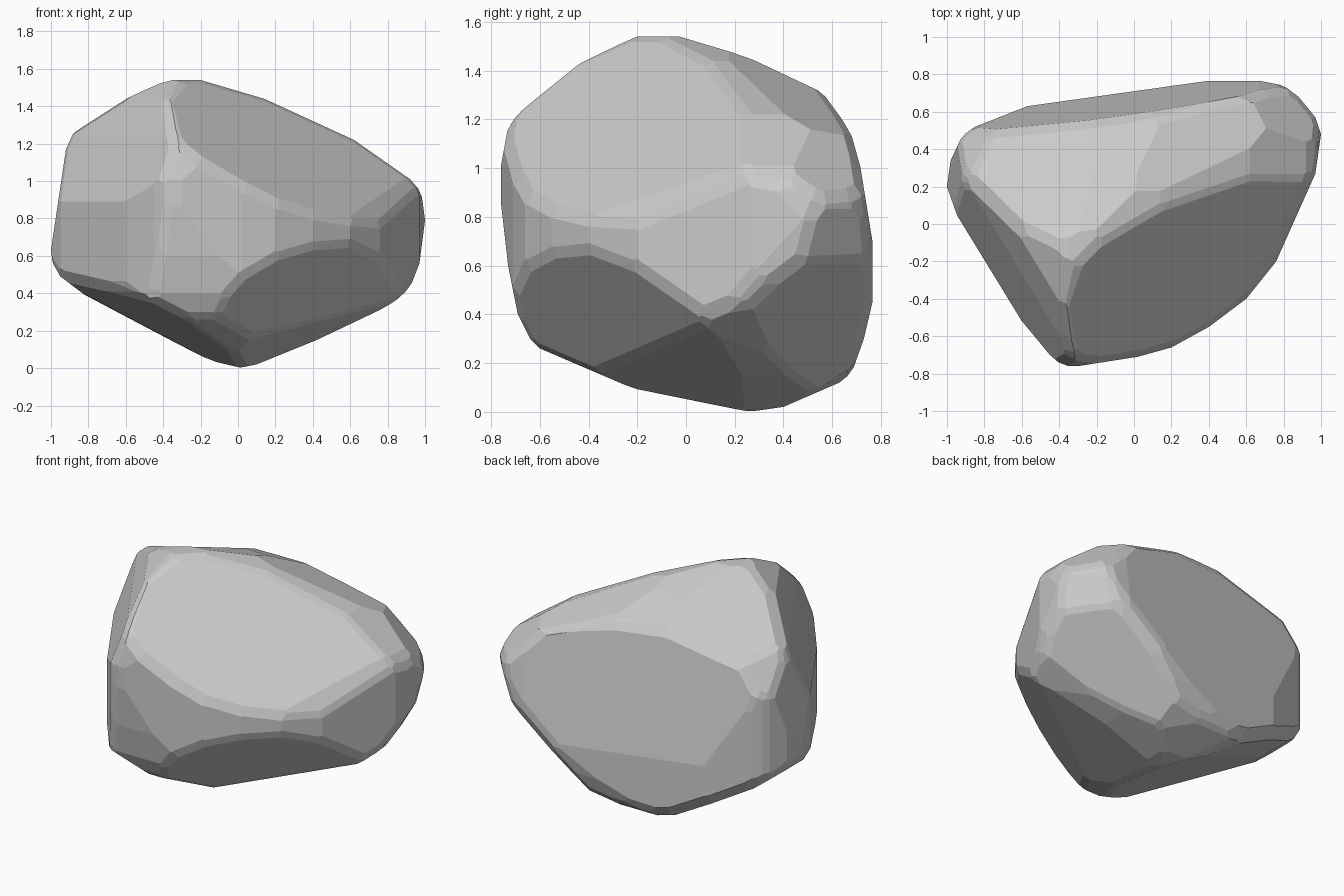
import bpy, bmesh
from mathutils import Vector

if "Cube" in bpy.data.objects:
    bpy.data.objects.remove(bpy.data.objects["Cube"])

# Silhouette outlines, counter-clockwise
FRONT = [(-1, .63), (-.99, .56), (-.95, .49), (-.66, .27), (-.35, .12), (-.1, .02), (0, 0), (.1, .02),
         (.42, .15), (.82, .34), (.92, .43), (.97, .56), (1, .79), (.98, .94), (.92, 1.01),
         (.62, 1.22), (.14, 1.44), (-.2, 1.54), (-.35, 1.54), (-.5, 1.5), (-.7, 1.41),
         (-.87, 1.28), (-.92, 1.17)]
SIDE = [(-.77, .95), (-.73, .6), (-.69, .4), (-.64, .3), (-.6, .26), (-.25, .11), (-.05, .04), (.15, .01),
        (.26, 0), (.4, .02), (.63, .12), (.68, .16), (.73, .3), (.765, .45), (.765, .7),
        (.7, 1.1), (.64, 1.2), (.56, 1.31), (.2, 1.48), (0, 1.54), (-.2, 1.54),
        (-.45, 1.43), (-.69, 1.23), (-.73, 1.17)]
TOP = [(-1, .2), (-.93, 0), (-.8, -.25), (-.61, -.48), (-.45, -.7), (-.38, -.76), (-.3, -.76), (.02, -.71),
       (.2, -.66), (.4, -.55), (.6, -.4), (.76, -.2), (.97, .27), (1, .48), (.97, .57),
       (.88, .68), (.8, .74), (.65, .77), (.43, .77), (-.57, .63), (-.85, .52), (-.92, .47), (-.98, .34)]

# Oblique facets: normal and offset
FACETS = [
    ((.69, -.68, 1), 1.48),        # large upper right front slope
    ((-.05, .35, 1), 1.54),        # top, middle
    ((-.25, .4, 1), 1.597),        # top, left back
    ((.30, .33, 1), 1.54),         # top, right
    ((-.13, 1, .16), .79),         # broad back face
    ((-.85, -.52, -.3), .64),      # left front wall, low to high
    ((-.85, -.52, 0), .78),
    ((-.85, -.52, .37), 1.11),
    ((-.85, -.52, .53), 1.31),
    ((-.85, -.52, 1.33), 2.45),
    ((-.47, -.147, -1), -.038),    # underside, left
    ((-.465, -.009, -.885), .03),
    ((-.242, .242, -.94), .096),   # underside, back
    ((.12, .547, -.829), .25),
    ((.4, -.25, -1), -.04),        # underside, right
    ((.541, .111, -.834), .165),
    ((.894, -1.095, -1), .31),     # lower front right
    ((.793, .684, -1), .48),       # lower back right
    ((.72, .448, -.529), .596),
    ((.746, .613, -.2585), .858),
    ((1, .7, 1.1), 2.34),          # upper right corner
    ((-1, .7, .8), 2.07),          # upper left back corner
    ((.8, -.6, .6), 1.19),         # right rim chamfer
]


def outline_planes(pts, axes):
    """Planes tangent to an outline, extruded along the missing axis."""
    for p, q in zip(pts, pts[1:] + pts[:1]):
        a, b = q[1] - p[1], p[0] - q[0]
        n = Vector((0, 0, 0))
        n[axes[0]], n[axes[1]] = a, b
        yield n, max(a * u + b * v for u, v in pts)


def chip(bm, n, d):
    """Cut away everything beyond the plane and cap the hole."""
    bmesh.ops.bisect_plane(bm, geom=bm.verts[:] + bm.edges[:] + bm.faces[:], dist=1e-5,
                           plane_co=n * (d / n.length_squared), plane_no=n.normalized(),
                           clear_outer=True)
    rim = [e for e in bm.edges if e.is_boundary]
    if rim:
        bmesh.ops.holes_fill(bm, edges=rim, sides=0)


def blunt_edges(bm, min_angle, depth):
    """Chamfer each sharp edge with one tangent plane, deeper where sharper."""
    bmesh.ops.recalc_face_normals(bm, faces=bm.faces[:])
    bm.normal_update()
    cuts = []
    for e in bm.edges:
        if len(e.link_faces) == 2 and e.calc_length() > .03:
            a, b = (f.normal for f in e.link_faces)
            if a.length > .5 and b.length > .5 and a.angle(b) > min_angle:
                n = (a + b).normalized()
                cuts.append((n, n.dot(e.verts[0].co) - depth * (1 - n.dot(a))))
    for n, d in cuts:
        chip(bm, n, d)


# Chip a block down to the boulder
bm = bmesh.new()
bmesh.ops.create_cube(bm, size=4)
for n, d in (list(outline_planes(FRONT, (0, 2))) + list(outline_planes(SIDE, (1, 2)))
             + list(outline_planes(TOP, (0, 1))) + [(Vector(n), d) for n, d in FACETS]):
    chip(bm, n, d)

# Wear down the sharp edges
bmesh.ops.remove_doubles(bm, verts=bm.verts[:], dist=.002)
blunt_edges(bm, .5, .17)
bmesh.ops.remove_doubles(bm, verts=bm.verts[:], dist=.002)
bmesh.ops.recalc_face_normals(bm, faces=bm.faces[:])

mesh = bpy.data.meshes.new("boulder")
bm.to_mesh(mesh)
bm.free()
boulder = bpy.data.objects.new("boulder", mesh)
bpy.context.collection.objects.link(boulder)
